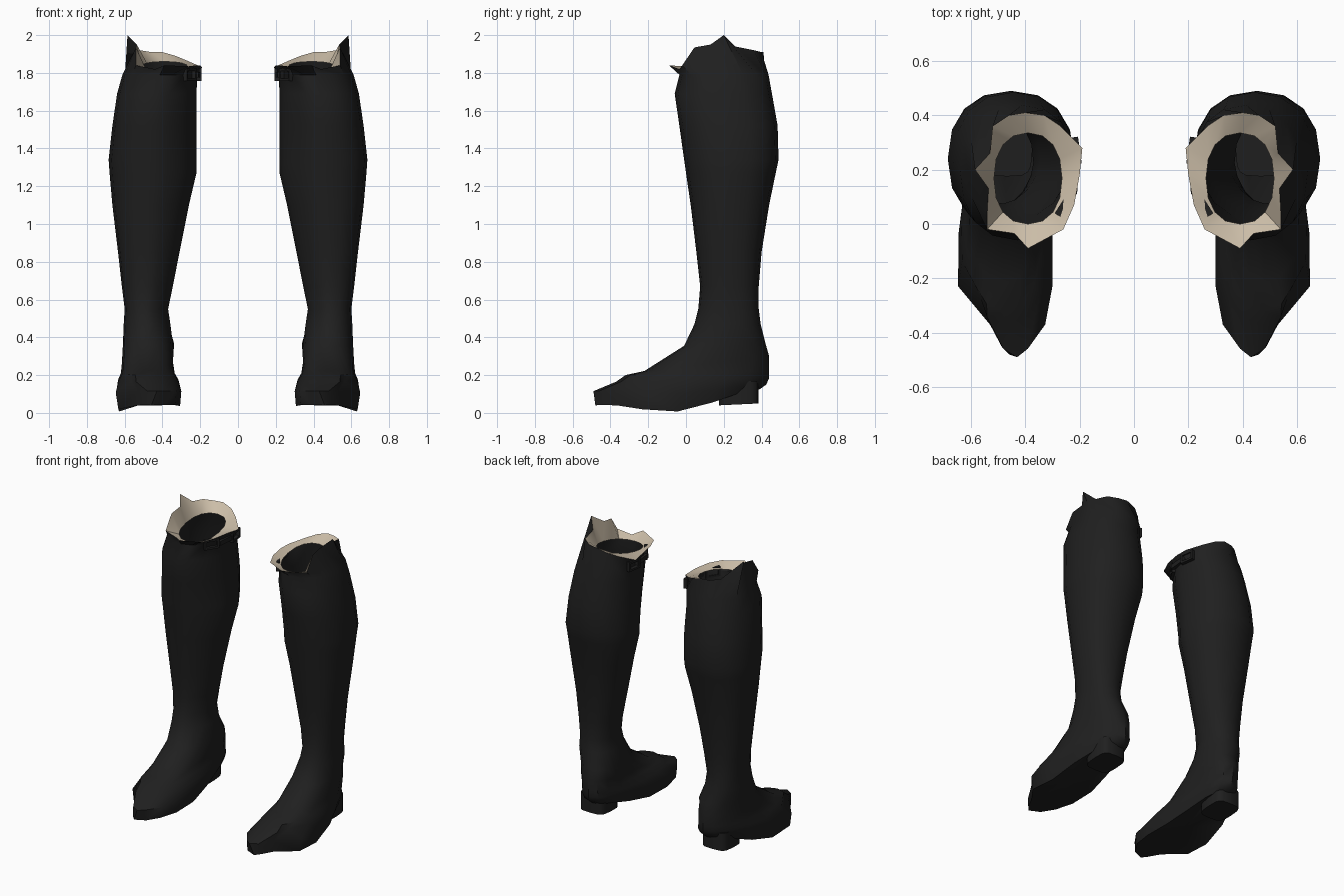
import bpy
import bmesh
from math import sin, cos, tau, radians
from mathutils import Matrix, Vector

if "Cube" in bpy.data.objects:
    bpy.data.objects.remove(bpy.data.objects["Cube"], do_unlink=True)

SIDES = 16


def material(name, rgb):
    m = bpy.data.materials.new(name)
    m.use_nodes = True
    m.diffuse_color = (*rgb, 1)
    m.node_tree.nodes["Principled BSDF"].inputs["Base Color"].default_value = (*rgb, 1)
    return m


black = material("black leather", (0.014, 0.014, 0.014))
cream = material("cream lining", (0.60, 0.51, 0.39))


def spow(v, p):
    return abs(v) ** p * (1 if v >= 0 else -1)


def ring(x_in, x_out, front, back, toe=0.0, sag=0.0, p=0.88, shin=None):
    """Closed section running from a front (y, z) to a back (y, z) point.
    shin is the roundness of the inner front quarter."""
    pts = []
    for i in range(SIDES):
        a = tau * i / SIDES
        q = shin if shin and i > SIDES * .75 else p
        c, s = spow(cos(a), q), spow(sin(a), q)
        t = (1 - c) / 2
        x = (x_in + x_out) / 2 + (x_out - x_in) / 2 * s * (1 + toe * c)
        y = front[0] + (back[0] - front[0]) * t
        z = front[1] + (back[1] - front[1]) * t
        z -= sag * (.8 + .2 * s) * sin(t * tau / 2) ** 2
        pts.append(Vector((x, y, z)))
    return pts


def shape_foot(pts):
    """Lean the heel inward and narrow the front to an inward toe."""
    for v in pts:
        v.x -= .16 * max(v.y - .2, 0)
        k = (-.2 - v.y) / .29
        if k > 0:
            v.x = max(v.x, .30 + .13 * k ** 3.2)
        if k > .2:
            v.x = min(v.x, .43 + .155 * max(1 - k, 0) ** .5)
    return pts


def finish(bm, name, side, mats, smooth=True):
    if side < 0:
        bmesh.ops.scale(bm, vec=(-1, 1, 1), verts=bm.verts)
        bmesh.ops.reverse_faces(bm, faces=bm.faces)
    me = bpy.data.meshes.new(name)
    bm.to_mesh(me)
    bm.free()
    for m in mats:
        me.materials.append(m)
    ob = bpy.data.objects.new(name, me)
    bpy.context.collection.objects.link(ob)
    if smooth:
        bpy.ops.object.select_all(action="DESELECT")
        ob.select_set(True)
        bpy.context.view_layer.objects.active = ob
        bpy.ops.object.shade_smooth_by_angle(angle=radians(42))


def loft(rings, lining=False):
    """Skin rings listed from top to bottom and close the bottom."""
    bm = bmesh.new()
    rows = [[bm.verts.new(p) for p in r] for r in rings]
    for k, (up, low) in enumerate(zip(rows, rows[1:])):
        for j in range(SIDES):
            n = (j + 1) % SIDES
            f = bm.faces.new((up[j], low[j], low[n], up[n]))
            f.material_index = 1 if lining and k == 0 else 0
    # sole fan around a centre point
    last = rows[-1]
    mid = bm.verts.new(sum((v.co for v in last), Vector()) / SIDES)
    for j in range(SIDES):
        bm.faces.new((last[j], mid, last[(j + 1) % SIDES]))
    if not lining:
        bm.faces.new(rows[0])
    return bm


# Uneven top edge, from the front lip round the outer side
RIM = [Vector(p) for p in (
    (.39, -.09, 1.84), (.44, -.035, 1.82), (.54, -.02, 1.84), (.54, .045, 1.935),
    (.535, .13, 1.95), (.585, .20, 2.0), (.53, .26, 1.94), (.52, .36, 1.92),
    (.46, .40, 1.91), (.40, .41, 1.91), (.33, .40, 1.89), (.27, .36, 1.865),
    (.19, .28, 1.83), (.20, .18, 1.84), (.22, .07, 1.84), (.26, -.02, 1.835))]

# Shaft levels: height, inner x, outer x, front y, back y
SHAFT = [
    (1.79, .215, .612, -.035, .437), (1.69, .22, .64, -.06, .455),
    (1.52, .22, .665, -.035, .485), (1.34, .22, .685, -.01, .49),
    (1.27, .22, .68, 0, .475), (1.10, .26, .665, .025, .44),
    (.85, .31, .635, .055, .40), (.67, .345, .615, .075, .385),
    (.55, .37, .60, .065, .385), (.47, .358, .605, .045, .395)]


def boot_rings():
    rings = [ring(.265, .515, (0, 1.80), (.335, 1.86)), RIM]
    rings += [ring(a, b, (f, z), (k, z), shin=1.2) for z, a, b, f, k in SHAFT]
    # tilted sections sweep from the ankle out to the toe
    foot = [
        ring(.345, .61, (-.01, .355), (.42, .37)),
        ring(.345, .615, (-.22, .222), (.44, .30)),
        ring(.335, .62, (-.32, .20), (.44, .22), .06),
        ring(.315, .635, (-.37, .165), (.44, .185), .12),
        ring(.30, .645, (-.49, .115), (.425, .15), .2, .03),
        ring(.31, .63, (-.48, .04), (.39, .125), .22, .075)]
    return rings + [shape_foot(r) for r in foot]


def buckles(label, side):
    """Two small frames joined by a strap on the inner side of the top."""
    bm = bmesh.new()

    def bars(x, y, angle, boxes):
        turn = Matrix.Translation((x, y, 1.79)) @ Matrix.Rotation(radians(angle), 4, "Z")
        for u, v, w, h in boxes:
            bmesh.ops.create_cube(bm, size=1, matrix=turn @ Matrix.Translation((u, 0, v))
                                  @ Matrix.Diagonal((w, .024, h, 1)))

    frame = ((0, .026, .10, .014), (0, -.026, .10, .014),
             (-.043, 0, .014, .06), (.043, 0, .014, .06))
    bars(.255, .075, -58, frame)
    bars(.211, .27, -98, frame)
    bars(.216, .175, -85, ((0, 0, .13, .03),))
    finish(bm, label + "_buckles", side, [black], False)


for label, side in (("left", 1), ("right", -1)):
    finish(loft(boot_rings(), True), label + "_boot", side, [black, cream])
    # stacked heel block
    heel = [ring(.375, .56, (.175, .16), (.385, .17), p=.5),
            ring(.375, .56, (.175, .04), (.385, .05), p=.5)]
    finish(loft(heel), label + "_heel", side, [black])
    buckles(label, side)
